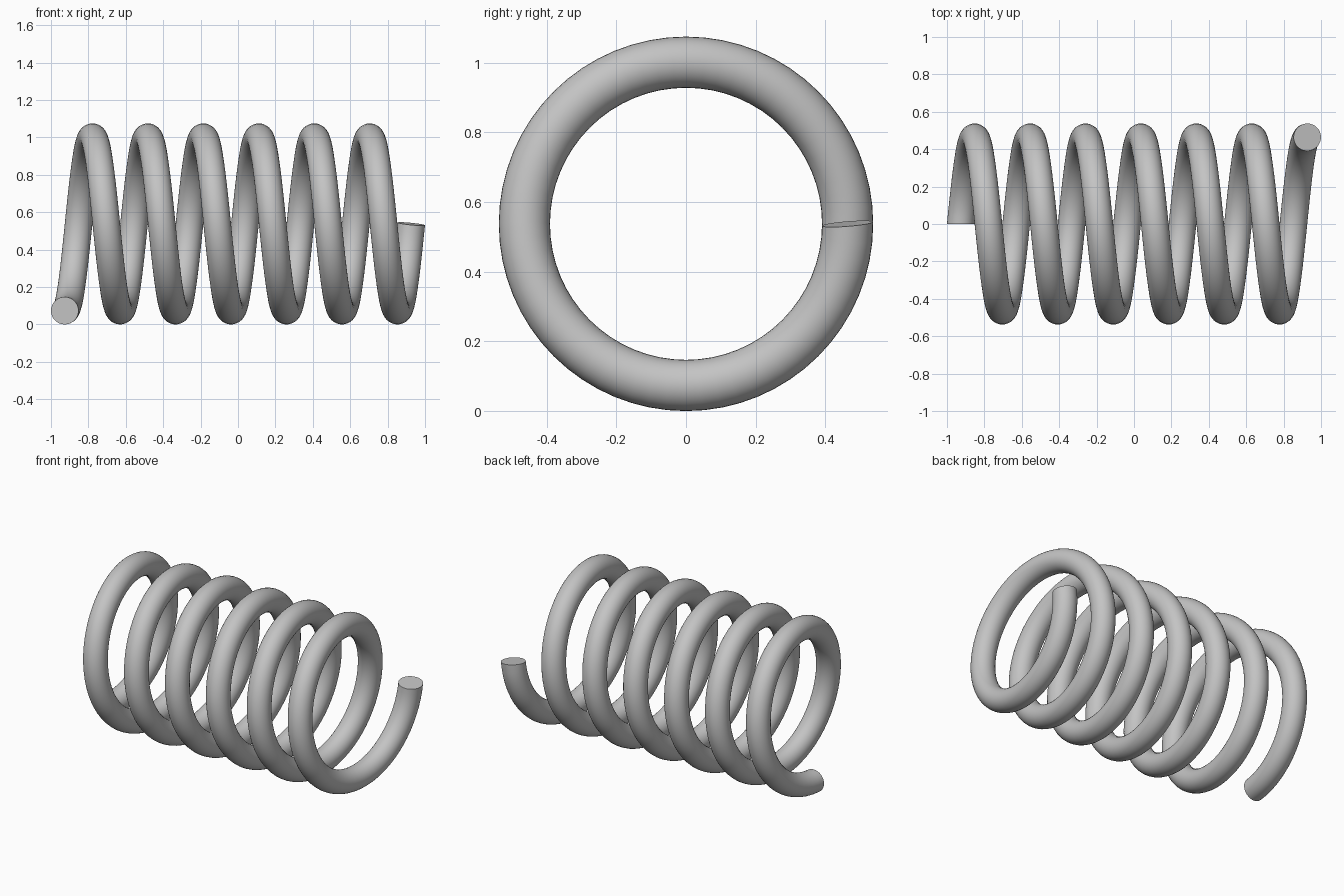
import bpy
import bmesh
from math import cos, sin, pi, radians
from mathutils import Vector

cube = bpy.data.objects.get("Cube")
if cube:
    bpy.data.objects.remove(cube, do_unlink=True)

COIL_RADIUS = 0.464
WIRE_RADIUS = 0.0735
TURNS = 6.25
HALF_LENGTH = 1 - WIRE_RADIUS
STEPS_PER_TURN = 64
SIDES = 32
STEPS = int(TURNS * STEPS_PER_TURN)
RISE = 2 * HALF_LENGTH / (TURNS * 2 * pi)

# Plain steel grey
steel = bpy.data.materials.new("steel_grey")
steel.use_nodes = True
grey = (0.55, 0.55, 0.55, 1)
steel.diffuse_color = grey
steel.node_tree.nodes["Principled BSDF"].inputs["Base Color"].default_value = grey


def wire_ring(bm, step):
    """One round cross-section of the wire, square to the helix."""
    a = 2 * pi * step / STEPS_PER_TURN
    outward = Vector((0, sin(a), -cos(a)))
    centre = outward * COIL_RADIUS
    centre += Vector((RISE * a - HALF_LENGTH, 0, COIL_RADIUS + WIRE_RADIUS))
    along = Vector((RISE, COIL_RADIUS * cos(a), COIL_RADIUS * sin(a)))
    if step == 0:
        along = Vector((0, 1, 0))
    elif step == STEPS:
        along = Vector((0.1, -0.08, 1))
    along.normalize()
    outward = (outward - along * outward.dot(along)).normalized()
    side = along.cross(outward)
    angles = [2 * pi * i / SIDES for i in range(SIDES)]
    return [bm.verts.new(centre + WIRE_RADIUS * (cos(t) * outward + sin(t) * side))
            for t in angles]


# Coil spring: rings swept along the helix, closed with flat ends
bm = bmesh.new()
rings = [wire_ring(bm, s) for s in range(STEPS + 1)]
for low, high in zip(rings, rings[1:]):
    for i in range(SIDES):
        j = (i + 1) % SIDES
        bm.faces.new((low[i], low[j], high[j], high[i]))
bm.faces.new(rings[0][::-1])
bm.faces.new(rings[-1])
bmesh.ops.recalc_face_normals(bm, faces=bm.faces)

mesh = bpy.data.meshes.new("coil_spring")
bm.to_mesh(mesh)
bm.free()
mesh.materials.append(steel)
spring = bpy.data.objects.new("coil_spring", mesh)
bpy.context.collection.objects.link(spring)

# Smooth wire with crisp cut ends
bpy.ops.object.select_all(action='DESELECT')
spring.select_set(True)
bpy.context.view_layer.objects.active = spring
bpy.ops.object.shade_smooth_by_angle(angle=radians(40))
